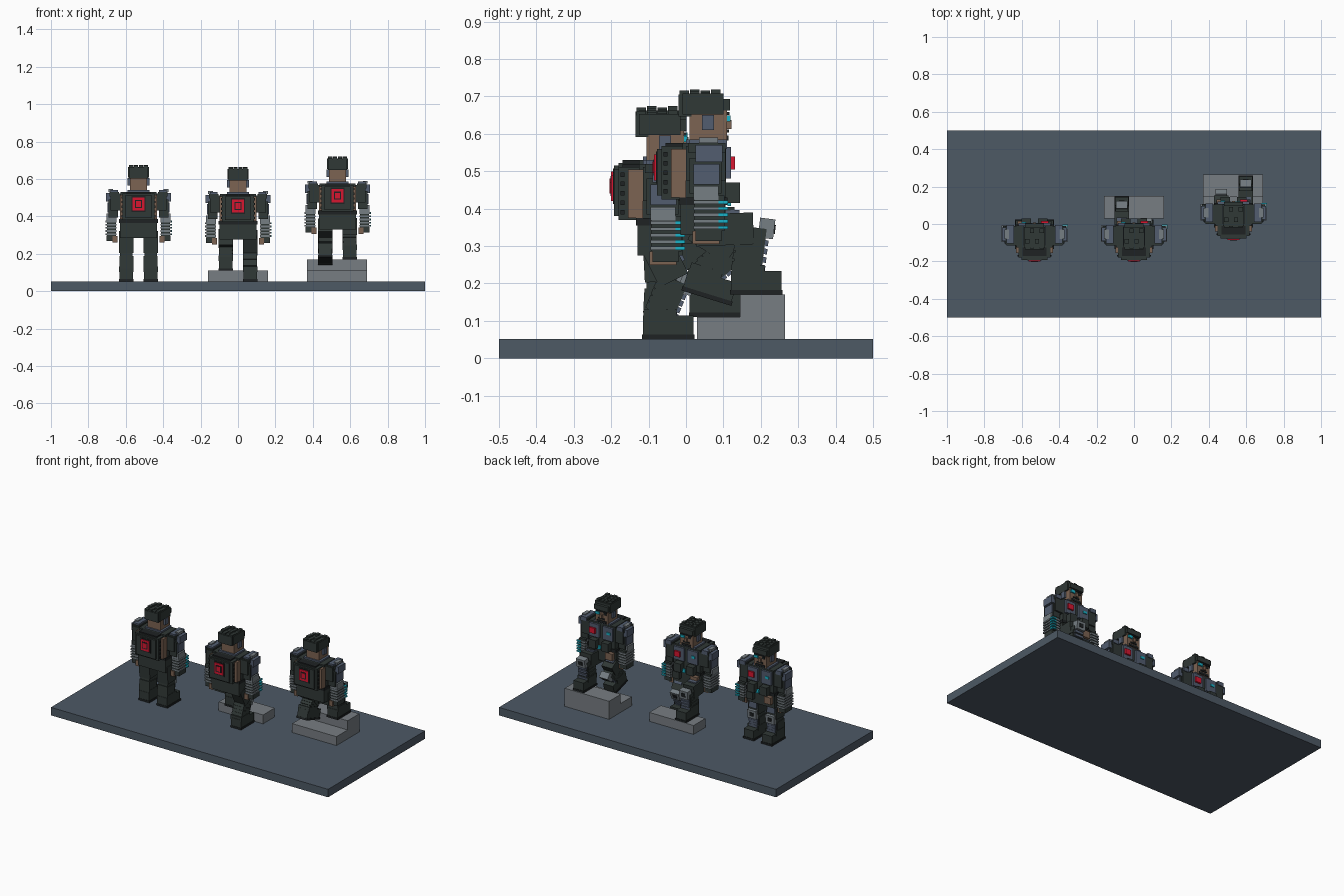
import bpy, math
from mathutils import Matrix, Vector

if "Cube" in bpy.data.objects:
    bpy.data.objects.remove(bpy.data.objects["Cube"])

# Flat colours
COLS = {
    "charcoal green": (0.030, 0.040, 0.037),
    "near black": (0.013, 0.016, 0.017),
    "skin brown": (0.20, 0.125, 0.085),
    "blue grey": (0.085, 0.11, 0.16),
    "light grey": (0.18, 0.21, 0.23),
    "red": (0.68, 0.008, 0.03),
    "cyan": (0.01, 0.45, 0.58),
    "slab slate": (0.075, 0.10, 0.13),
    "step grey": (0.185, 0.205, 0.225),
}
V = [(x, y, z) for x in (-.5, .5) for y in (-.5, .5) for z in (-.5, .5)]
F = [(0, 1, 3, 2), (4, 6, 7, 5), (0, 4, 5, 1), (2, 3, 7, 6), (0, 2, 6, 4), (1, 5, 7, 3)]
CUBES = {}
for n, c in COLS.items():
    m = bpy.data.materials.new(n)
    m.diffuse_color = (*c, 1)
    m.use_nodes = True
    m.node_tree.nodes["Principled BSDF"].inputs["Base Color"].default_value = m.diffuse_color
    me = bpy.data.meshes.new(n + " block")
    me.from_pydata(V, [], F)
    me.materials.append(m)
    CUBES[n] = me
DARK, BLACK, SKIN, BLUE, GREY, RED, CYAN, SLAB, STEP = COLS


def box(name, col, x, y, z, frame=Matrix()):
    """Block spanning the ranges x, y, z inside a frame."""
    ob = bpy.data.objects.new(name, CUBES[col])
    bpy.context.collection.objects.link(ob)
    mid = Vector([(r[0] + r[1]) / 2 for r in (x, y, z)])
    size = [abs(r[1] - r[0]) for r in (x, y, z)]
    ob.matrix_world = frame @ Matrix.Translation(mid) @ Matrix.Diagonal((*size, 1))
    return ob


def pair(name, col, x, y, z, fr):
    """Block mirrored to both sides."""
    for s in (-1, 1):
        box(name, col, (s * x[0], s * x[1]), y, z, fr)


def segment(fr, x, a, b):
    """Frame at joint b with local z pointing up toward joint a, and its length."""
    d = Vector((0, a[0] - b[0], a[1] - b[1]))
    ang = math.atan2(-d.y, d.z)
    return fr @ Matrix.Translation((x, b[0], b[1])) @ Matrix.Rotation(ang, 4, 'X'), d.length


def leg(fr, x, hip, knee, ankle, tilt=0):
    # Thigh
    f, n = segment(fr, x, hip, knee)
    box("thigh", DARK, (-.038, .038), (-.045, .04), (0, n + .02), f)
    box("thigh_plate", BLUE, (-.028, .028), (.04, .048), (.035, n - .01), f)
    # Shin with ribbed guard
    f, n = segment(fr, x, knee, ankle)
    box("shin", DARK, (-.033, .033), (-.04, .036), (-.01, n), f)
    for i in range(4):
        z = .008 + i * (n - .03) / 4
        box("shin_band", DARK, (-.037, .037), (-.045, .03), (z, z + .017), f)
        box("shin_guard", BLUE, (-.03, .03), (.03, .045), (z, z + .015), f)
    # Knee pad
    box("knee_pad", GREY, (-.031, .031), (.015, .056), (n - .025, n + .028), f)
    box("knee_inset", BLACK, (-.014, .014), (.056, .059), (n - .01, n + .014), f)
    # Boot
    f = fr @ Matrix.Translation((x, *ankle)) @ Matrix.Rotation(tilt, 4, 'X')
    box("boot", DARK, (-.036, .036), (-.045, .09), (-.06, .003), f)
    box("boot_cuff", DARK, (-.039, .039), (-.043, .045), (-.01, .02), f)
    box("boot_sole", BLACK, (-.039, .039), (-.047, .093), (-.06, -.048), f)


def figure(cx, cy, cz, left, right):
    fr = Matrix.Translation((cx, cy, cz))
    leg(fr, -.065, *left)
    leg(fr, .065, *right)
    # Torso and hips
    box("torso", DARK, (-.095, .095), (-.055, .062), (.37, .53), fr)
    box("hips", DARK, (-.1, .1), (-.06, .06), (.285, .385), fr)
    box("belt", BLACK, (-.103, .103), (-.063, .066), (.365, .385), fr)
    box("belt_buckle", CYAN, (.005, .03), (.066, .075), (.362, .385), fr)
    box("collar", BLUE, (-.06, .06), (-.045, .06), (.522, .54), fr)
    # Chest gear
    pair("chest_plate", BLUE, (.012, .085), (.062, .075), (.435, .52), fr)
    box("chest_badge", RED, (.035, .075), (.075, .086), (.46, .495), fr)
    box("chest_lamp", CYAN, (-.07, -.045), (.075, .08), (.475, .49), fr)
    pair("front_pouch", DARK, (.02, .07), (.062, .1), (.37, .425), fr)
    box("hip_pouch", SKIN, (-.09, -.04), (.06, .085), (.315, .36), fr)
    box("hip_pouch", DARK, (.04, .09), (.06, .085), (.315, .36), fr)
    # Backpack with stepped cover and side pockets
    box("pack_body", DARK, (-.085, .085), (-.11, -.05), (.38, .522), fr)
    box("pack_cover", DARK, (-.07, .07), (-.122, -.105), (.39, .515), fr)
    pair("pack_side", SKIN, (.08, .1), (-.085, -.045), (.385, .515), fr)
    for i in range(5):
        z = .395 + i * .025
        pair("pack_clip", BLACK, (.085, .09), (-.105, -.095), (z, z + .012), fr)
    box("pack_lid", BLACK, (-.065, .065), (-.1, -.055), (.522, .53), fr)
    # Plain square emblem: red frame, dark ring, red centre
    box("pack_panel", BLACK, (-.037, .037), (-.125, -.12), (.422, .508), fr)
    box("pack_emblem", RED, (-.031, .031), (-.13, -.122), (.43, .5), fr)
    box("emblem_ring", BLACK, (-.02, .02), (-.132, -.129), (.444, .487), fr)
    box("emblem_centre", RED, (-.013, .013), (-.134, -.131), (.45, .481), fr)
    # Head
    box("neck", SKIN, (-.03, .03), (-.03, .035), (.52, .55), fr)
    box("head", SKIN, (-.046, .046), (-.035, .065), (.535, .625), fr)
    pair("ear_piece", BLUE, (.044, .058), (-.002, .03), (.565, .605), fr)
    box("nose", SKIN, (-.009, .009), (.065, .077), (.568, .592), fr)
    box("beard", BLACK, (-.034, .034), (.06, .069), (.537, .551), fr)
    box("moustache", BLACK, (-.022, .022), (.064, .07), (.558, .567), fr)
    box("brow", BLACK, (-.04, .04), (.062, .071), (.606, .613), fr)
    box("eye", BLACK, (-.034, -.014), (.064, .068), (.59, .603), fr)
    box("eye_lens", CYAN, (.012, .042), (.064, .074), (.588, .604), fr)
    # Hair: cap, ragged fringe and tufts
    box("hair_cap", DARK, (-.056, .056), (-.055, .055), (.607, .663), fr)
    box("hair_back", DARK, (-.05, .05), (-.065, -.03), (.602, .66), fr)
    box("hair_fringe", DARK, (-.05, .05), (.05, .072), (.617, .648), fr)
    for i in range(4):
        for j in range(4):
            x, y, h = -.05 + i * .026, -.062 + j * .028, .665 + .003 * ((i * 2 + j * 3) % 4)
            box("hair_tuft", DARK, (x, x + .022), (y, y + .025), (.655, h), fr)
    # Shoulders and upper arms
    pair("shoulder", DARK, (.09, .15), (-.045, .06), (.43, .522), fr)
    pair("shoulder_cap", DARK, (.105, .155), (-.04, .06), (.505, .53), fr)
    pair("shoulder_trim", BLUE, (.11, .15), (-.035, .065), (.515, .54), fr)
    pair("pauldron", BLUE, (.14, .175), (-.02, .052), (.48, .525), fr)
    pair("pauldron_top", GREY, (.135, .16), (-.01, .04), (.53, .545), fr)
    pair("upper_arm", DARK, (.11, .16), (-.035, .05), (.395, .49), fr)
    pair("arm_plate", BLUE, (.155, .165), (-.025, .045), (.42, .475), fr)
    pair("elbow_pad", GREY, (.118, .17), (-.025, .042), (.378, .415), fr)
    # Banded forearms and hands
    pair("forearm", DARK, (.12, .168), (-.022, .058), (.295, .39), fr)
    for i in range(5):
        z = .3 + i * .017
        pair("forearm_band", GREY, (.117, .176), (-.025, .062), (z, z + .009), fr)
        box("forearm_light", CYAN, (.15, .179), (.042, .067), (z, z + .009), fr)
    pair("glove", DARK, (.122, .17), (-.02, .05), (.268, .298), fr)
    pair("palm", SKIN, (.112, .14), (-.028, .045), (.26, .295), fr)


# Base slab and stair blocks
box("base_slab", SLAB, (-1, 1), (-.5, .5), (0, .052))
box("single_step", STEP, (-.16, .16), (.03, .15), (.052, .11))
box("lower_step", STEP, (.37, .69), (.03, .145), (.052, .11))
box("upper_step", STEP, (.37, .69), (.145, .265), (.052, .17))

# Three poses: standing, stepping up, climbing
stand = ((0, .3), (.005, .205), (0, .112))
figure(-.532, -.07, 0, stand, stand)
figure(0, -.07, -.01,
       ((0, .3), (.135, .285), (.125, .18)),
       ((0, .3), (.04, .22), (0, .122)))
figure(.532, .045, .045,
       ((0, .3), (.085, .245), (.005, .18), -.3),
       ((0, .3), (.135, .305), (.12, .185)))
